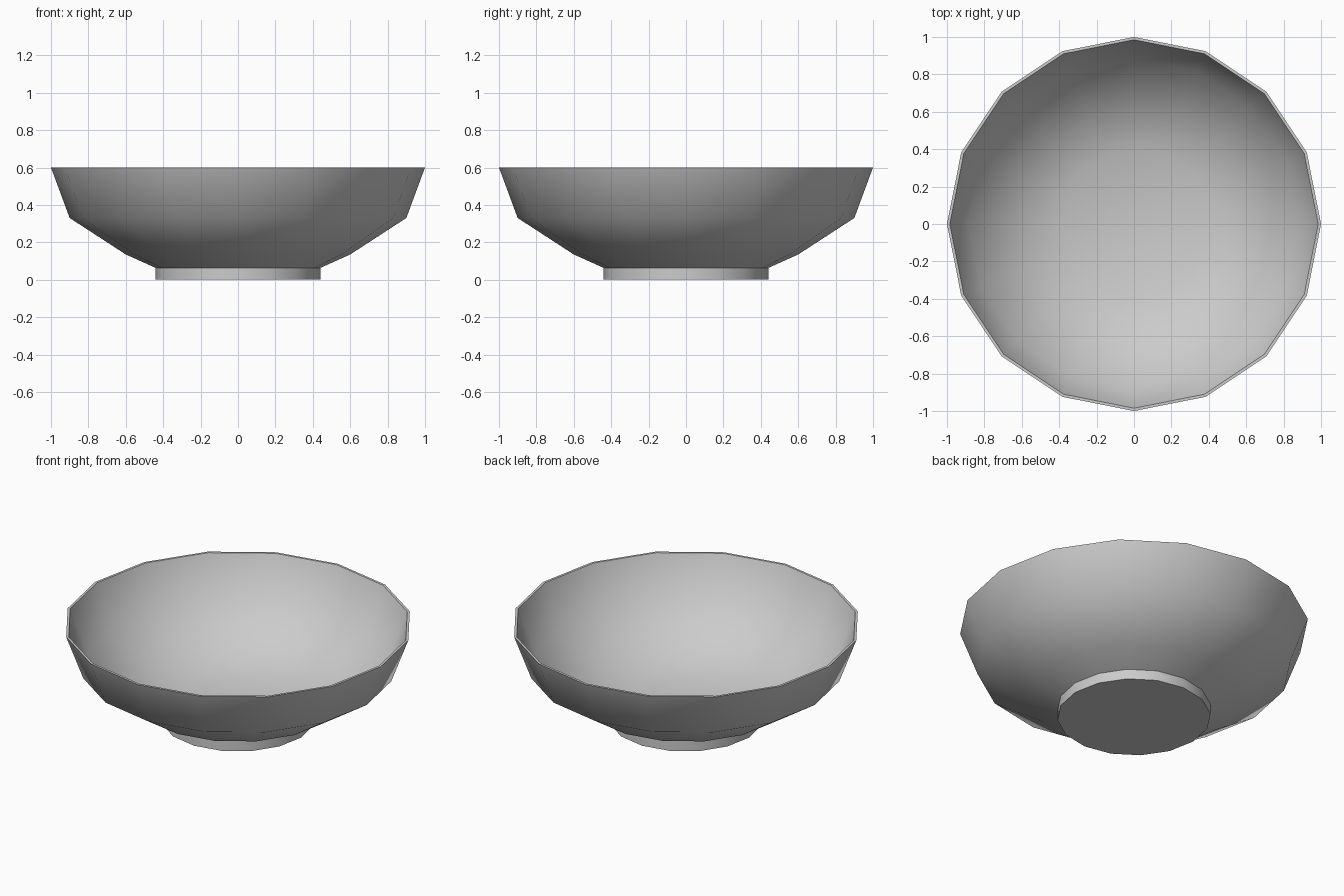
import bpy, bmesh, math

if "Cube" in bpy.data.objects:
    bpy.data.objects.remove(bpy.data.objects["Cube"])

SIDES = 16


def lathe(name, profile, smooth_angle):
    """Spin a (radius, z) profile around z; radius 0 makes a pole."""
    bm = bmesh.new()
    rings = []
    for r, z in profile:
        if r == 0:
            rings.append([bm.verts.new((0, 0, z))] * SIDES)
        else:
            rings.append([bm.verts.new((r * math.cos(2 * math.pi * i / SIDES),
                                        r * math.sin(2 * math.pi * i / SIDES), z))
                          for i in range(SIDES)])
    for a, b in zip(rings, rings[1:]):
        for i in range(SIDES):
            j = (i + 1) % SIDES
            corners = dict.fromkeys((a[i], a[j], b[j], b[i]))
            bm.faces.new(list(corners))
    bmesh.ops.recalc_face_normals(bm, faces=bm.faces)
    mesh = bpy.data.meshes.new(name)
    bm.to_mesh(mesh)
    bm.free()
    obj = bpy.data.objects.new(name, mesh)
    bpy.context.collection.objects.link(obj)
    bpy.ops.object.select_all(action='DESELECT')
    obj.select_set(True)
    bpy.context.view_layer.objects.active = obj
    bpy.ops.object.shade_smooth_by_angle(angle=math.radians(smooth_angle))
    return obj


# Thin-walled bowl standing on a short foot ring with a closed base
lathe("bowl", [
    (0, 0), (0.44, 0),                                 # base
    (0.44, 0.063),                                     # foot side
    (0.60, 0.135), (0.90, 0.33), (1.0, 0.60),          # outer wall
    (0.985, 0.60), (0.885, 0.337), (0.592, 0.147),     # rim and inner wall
    (0.40, 0.075), (0, 0.065),                         # inner floor
], 45)
